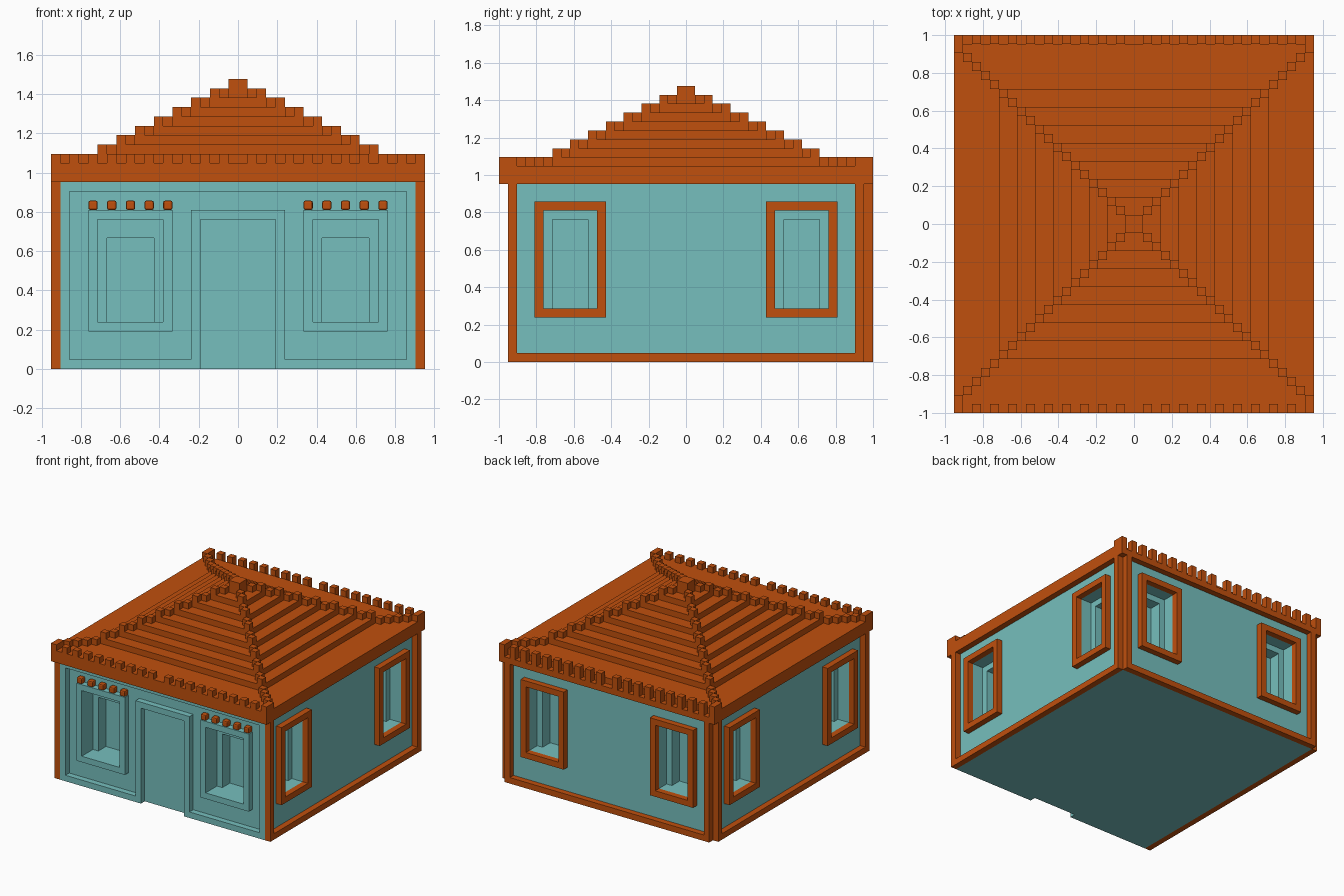
import bpy, bmesh
from mathutils import Vector

U = 1 / 21  # one building block

if "Cube" in bpy.data.objects:
    bpy.data.objects.remove(bpy.data.objects["Cube"])


def material(name, rgb):
    m = bpy.data.materials.new(name)
    m.use_nodes = True
    m.diffuse_color = (*rgb, 1)
    m.node_tree.nodes["Principled BSDF"].inputs["Base Color"].default_value = (*rgb, 1)
    return m


ORANGE = material("burnt_orange", (0.53, 0.08, 0.004))
TEAL = material("pale_teal", (0.18, 0.52, 0.51))


def blocks(name, boxes, mat):
    """One object made of boxes (x0, x1, y0, y1, z0, z1) in block units."""
    bm = bmesh.new()
    for x0, x1, y0, y1, z0, z1 in boxes:
        verts = bmesh.ops.create_cube(bm, size=1)["verts"]
        size = Vector((abs(x1 - x0), abs(y1 - y0), abs(z1 - z0))) * U
        mid = Vector((x0 + x1, y0 + y1, z0 + z1)) * U / 2
        for v in verts:
            v.co = v.co * size + mid
    mesh = bpy.data.meshes.new(name)
    bm.to_mesh(mesh)
    bm.free()
    mesh.materials.append(mat)
    ob = bpy.data.objects.new(name, mesh)
    bpy.context.collection.objects.link(ob)
    return ob


def on_wall(wall, a0, a1, d0, d1, z0, z1):
    """Box on a wall: a runs along it, d is the outward distance from the centre."""
    if wall == "front":
        return (a0, a1, -d1, -d0, z0, z1)
    if wall == "back":
        return (a0, a1, d0, d1, z0, z1)
    if wall == "left":
        return (d0, d1, a0, a1, z0, z1)
    return (-d1, -d0, a0, a1, z0, z1)


def frame(wall, a0, a1, d0, d1, z0, z1):
    """Four bars, one block wide, around a rectangle."""
    return [on_wall(wall, a0, a0 + 1, d0, d1, z0, z1),
            on_wall(wall, a1 - 1, a1, d0, d1, z0, z1),
            on_wall(wall, a0 + 1, a1 - 1, d0, d1, z0, z0 + 1),
            on_wall(wall, a0 + 1, a1 - 1, d0, d1, z1 - 1, z1)]


def mirrored(a0, a1):
    return [(a0, a1), (-a1, -a0)]


# Windows: wall, span along the wall, wall face distance, bottom, top, niche top
windows = []
for span in mirrored(7, 16):
    windows.append(("front", *span, 19, 4, 17, 14))
for span in mirrored(9, 17):
    windows.append(("left", *span, 19, 5, 18, 16))
    windows.append(("right", *span, 19, 5, 18, 16))
for span in mirrored(8, 16):
    windows.append(("back", *span, 20, 5, 18, 16))

# Wall body with stepped window recesses
walls = blocks("walls", [(-19, 19, -19, 20, 0, 20)], TEAL)
recesses = [on_wall(w, a + 1, b - 1, d - 2, d + 1, z0 + 1, z1 - 1)
            for w, a, b, d, z0, z1, top in windows]
niches = [on_wall(w, a + 2, b - 2, d - 4, d + 1, z0 + 1, top)
          for w, a, b, d, z0, z1, top in windows]
for boxes in (recesses, niches):
    cutter = blocks("window_cutter", boxes, TEAL)
    cutter.hide_render = True
    mod = walls.modifiers.new("cut", "BOOLEAN")
    mod.operation = "DIFFERENCE"
    mod.solver = "EXACT"
    mod.object = cutter
    bpy.context.view_layer.objects.active = walls
    bpy.ops.object.modifier_apply(modifier=mod.name)
    bpy.data.objects.remove(cutter)

# Window frames
for i, (w, a, b, d, z0, z1, top) in enumerate(windows):
    blocks(f"{w}_window_frame_{i}", frame(w, a, b, d, d + 1, z0, z1),
           TEAL if w == "front" else ORANGE)

# Front wall border and door surround
border = [on_wall("front", -19, 19, 19, 20, 19, 20)]
door = [on_wall("front", -4, 4, 19, 20, 16, 17)]
for a, b in mirrored(18, 19):
    border.append(on_wall("front", a, b, 19, 20, 0, 19))
for a, b in mirrored(5, 18):
    border.append(on_wall("front", a, b, 19, 20, 0, 1))
for a, b in mirrored(4, 5):
    door.append(on_wall("front", a, b, 19, 20, 0, 17))
blocks("front_wall_border", border, TEAL)
blocks("door_surround", door, TEAL)

# Row of small rounded blocks above each front window
row = [on_wall("front", a, b, 19, 20, 17, 18)
       for i in range(7, 16, 2) for a, b in mirrored(i, i + 1)]
brackets = blocks("window_brackets", row, ORANGE)
bevel = brackets.modifiers.new("rounding", "BEVEL")
bevel.width = 0.01
bevel.segments = 2

# Corner posts
posts = []
for a, b in mirrored(19, 20):
    posts += [(a, b, -20, -19, 0, 20), (a, b, 19, 20, 0, 20)]
for a, b in mirrored(18, 19):
    posts.append((a, b, 20, 21, 0, 20))
blocks("corner_posts", posts, ORANGE)

# Baseboards
blocks("baseboards", [on_wall("left", -19, 19, 19, 20, 0, 1),
                      on_wall("right", -19, 19, 19, 20, 0, 1),
                      on_wall("back", -18, 18, 20, 21, 0, 1)], ORANGE)

# Eaves: thick slab with a lower ledge along the back
blocks("eaves", [(-20, 20, -21, 20, 20, 22), (-20, 20, 20, 21, 20, 21)], ORANGE)

# Battlements along the front and back edges
front_row, back_row = [], []
for i in range(1, 20, 2):
    for a, b in mirrored(i, i + 1):
        front_row.append((a, b, -21, -20, 22, 23))
        back_row.append((a, b, 20, 21, 21, 23))
blocks("front_battlements", front_row, ORANGE)
blocks("back_battlements", back_row, ORANGE)

# Stepped pyramid roof
blocks("roof_steps", [(2 * k - 15, 15 - 2 * k, 2 * k - 15, 15 - 2 * k, 22 + k, 23 + k)
                      for k in range(8)], ORANGE)

# Hip ridges: a diagonal chain of blocks up to the peak
ridge = []
for i in range(20):
    z = 22 if i >= 15 else 23 + (14 - i) // 2
    for xa, xb in mirrored(i, i + 1):
        for ya, yb in mirrored(i, i + 1):
            ridge.append((xa, xb, ya, yb, z, z + 1))
blocks("roof_ridges", ridge, ORANGE)
